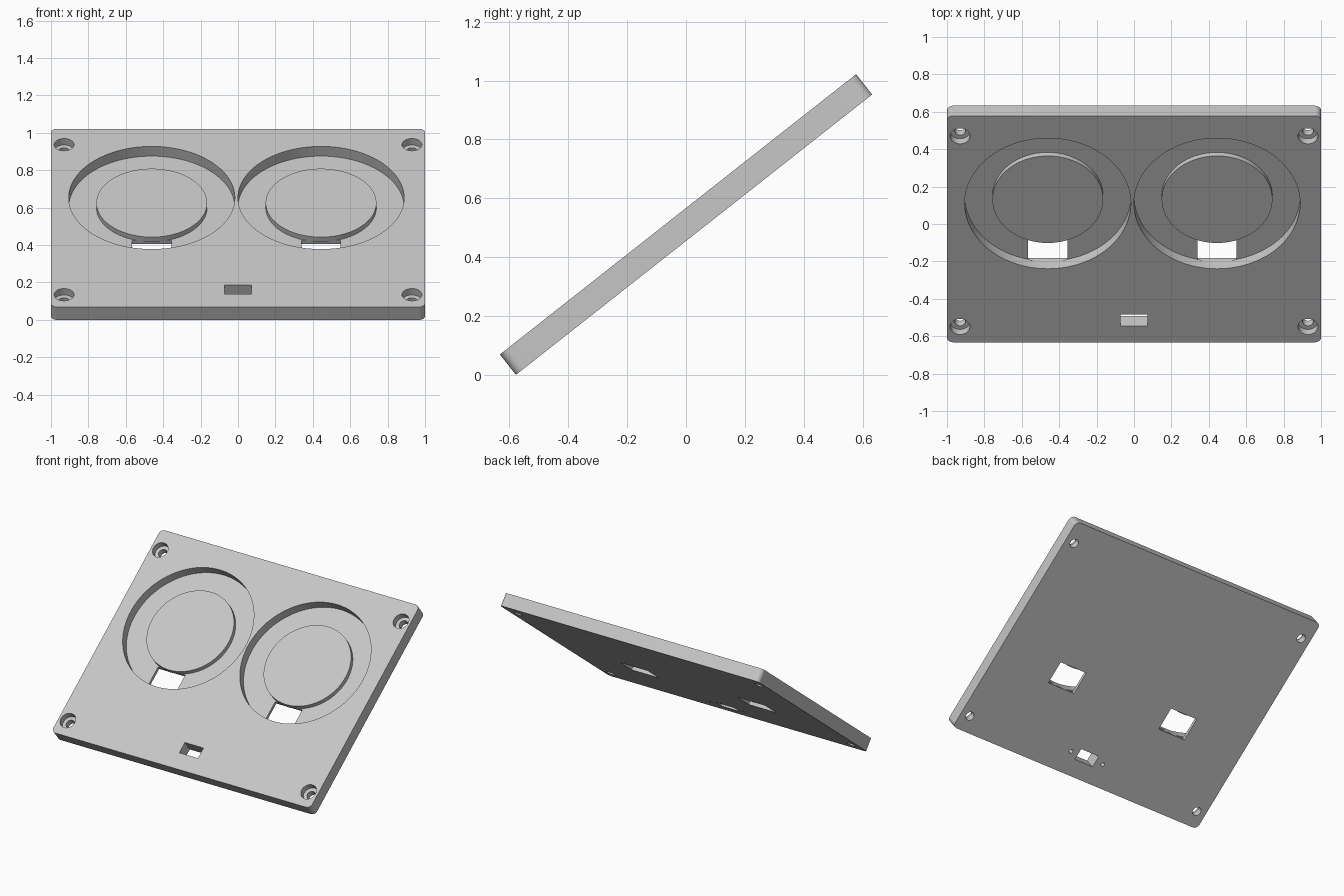
import bpy, bmesh, math
from mathutils import Matrix

old = bpy.data.objects.get("Cube")
if old:
    bpy.data.objects.remove(old, do_unlink=True)

LENGTH, THICK = 1.54, 0.088
HALF = THICK / 2
TILT = math.radians(38.2)
FLOOR = -0.022                      # floor of the round recesses
DIALS = (-0.461, 0.444)             # x of the two round recesses
DIAL_Y = 0.174

grey = bpy.data.materials.new("light grey plastic")
grey.use_nodes = True
grey.diffuse_color = (0.57, 0.57, 0.57, 1)
grey.node_tree.nodes["Principled BSDF"].inputs["Base Color"].default_value = (0.57, 0.57, 0.57, 1)


def finish(bm, name):
    mesh = bpy.data.meshes.new(name)
    bm.to_mesh(mesh)
    bm.free()
    mesh.materials.append(grey)
    obj = bpy.data.objects.new(name, mesh)
    bpy.context.collection.objects.link(obj)
    return obj


def box(name, x, y, z0, z1, width, depth, radius=0):
    bm = bmesh.new()
    place = Matrix.Translation((x, y, (z0 + z1) / 2)) @ Matrix.Diagonal((width, depth, z1 - z0, 1))
    bmesh.ops.create_cube(bm, size=1, matrix=place)
    if radius:
        uprights = [e for e in bm.edges
                    if abs(e.verts[0].co.z - e.verts[1].co.z) > 0.5 * (z1 - z0)]
        bmesh.ops.bevel(bm, geom=uprights, offset=radius, segments=8, profile=0.5, affect='EDGES')
    return finish(bm, name)


def cylinder(name, x, y, z0, z1, radius, sides=48):
    bm = bmesh.new()
    bmesh.ops.create_cone(bm, cap_ends=True, segments=sides, radius1=radius, radius2=radius,
                          depth=z1 - z0, matrix=Matrix.Translation((x, y, (z0 + z1) / 2)))
    return finish(bm, name)


def cut(target, cutter):
    cutter.hide_render = True
    mod = target.modifiers.new("cut", 'BOOLEAN')
    mod.operation, mod.solver, mod.object = 'DIFFERENCE', 'EXACT', cutter
    bpy.context.view_layer.objects.active = target
    bpy.ops.object.modifier_apply(modifier=mod.name)
    bpy.data.objects.remove(cutter, do_unlink=True)


# Plate with rounded corners
plate = box("face_plate", 0, 0, -HALF, HALF, 2, LENGTH, 0.032)
parts = [plate]

# Round recesses, each with a cable window and a raised disc
for side, x in zip(("right", "left"), DIALS):
    cut(plate, cylinder("recess_cutter", x, DIAL_Y, FLOOR, 0.1, 0.444, 128))
    cut(plate, box("window_cutter", x, -0.19, -0.1, FLOOR + 0.001, 0.21, 0.155))
    parts.append(cylinder(side + "_raised_disc", x, DIAL_Y, FLOOR - 0.002, 0.009, 0.296, 128))

# Counterbored screw holes in the corners
for x in (-0.93, 0.93):
    for y in (-0.664, 0.633):
        cut(plate, cylinder("counterbore_cutter", x, y, 0, 0.1, 0.053))
        cut(plate, cylinder("screw_cutter", x, y, -0.1, 0.05, 0.029))

# Switch slot with blind screw holes behind
cut(plate, box("slot_cutter", 0, -0.62, -0.1, 0.1, 0.144, 0.078))
for x in (-0.13, 0.13):
    cut(plate, cylinder("pilot_cutter", x, -0.62, -0.1, 0, 0.013, 24))

# Tilt everything and stand it on the ground
lift = LENGTH / 2 * math.sin(TILT) + HALF * math.cos(TILT)
for part in parts:
    part.data.transform(Matrix.Translation((0, 0, lift)) @ Matrix.Rotation(TILT, 4, 'X'))
    bpy.ops.object.select_all(action='DESELECT')
    part.select_set(True)
    bpy.context.view_layer.objects.active = part
    bpy.ops.object.shade_smooth_by_angle(angle=math.radians(30))
